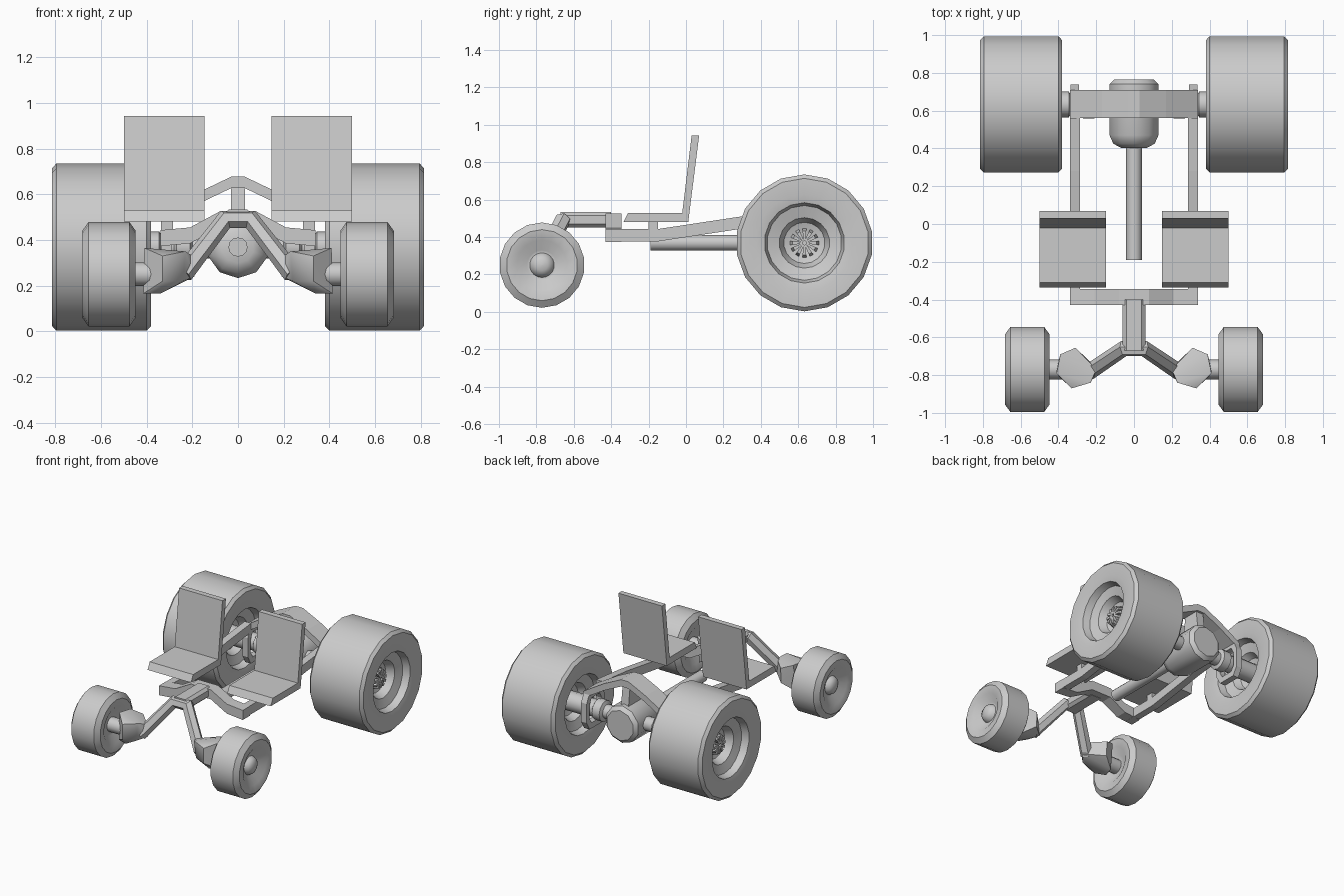
import bpy, bmesh, math
from mathutils import Vector

if "Cube" in bpy.data.objects:
    bpy.data.objects.remove(bpy.data.objects["Cube"])


def finish(name, bm, mirror=False, smooth=None):
    bmesh.ops.recalc_face_normals(bm, faces=bm.faces)
    me = bpy.data.meshes.new(name)
    bm.to_mesh(me)
    bm.free()
    ob = bpy.data.objects.new(name, me)
    bpy.context.collection.objects.link(ob)
    if smooth:
        bpy.ops.object.select_all(action='DESELECT')
        ob.select_set(True)
        bpy.context.view_layer.objects.active = ob
        bpy.ops.object.shade_smooth_by_angle(angle=math.radians(smooth))
    if mirror:
        ob.modifiers.new("mirror", 'MIRROR').use_mirror_merge = False
    return ob


def prism(name, poly, axis, lo, hi, mirror=False):
    """Extrude a 2D profile along x (poly = y,z) or along y (poly = x,z)."""
    bm = bmesh.new()
    at = (lambda a, b, t: (t, a, b)) if axis == 'x' else (lambda a, b, t: (a, t, b))
    f = bm.faces.new([bm.verts.new(at(a, b, lo)) for a, b in poly])
    r = bmesh.ops.extrude_face_region(bm, geom=[f])
    d = Vector(at(0, 0, hi - lo))
    bmesh.ops.translate(bm, verts=[v for v in r['geom'] if isinstance(v, bmesh.types.BMVert)], vec=d)
    return finish(name, bm, mirror)


def lathe(name, profile, axis, a0, b0, n, mirror=False):
    """Spin (position, radius) pairs around an x or y axis."""
    bm = bmesh.new()
    rings = []
    for p, r in profile:
        ring = []
        for i in range(n):
            t = 2 * math.pi * i / n
            a, b = a0 + r * math.sin(t), b0 + r * math.cos(t)
            ring.append(bm.verts.new((p, a, b) if axis == 'x' else (a, p, b)))
        rings.append(ring)
    for q, w in zip(rings, rings[1:]):
        for i in range(n):
            bm.faces.new((q[i], q[(i + 1) % n], w[(i + 1) % n], w[i]))
    bm.faces.new(rings[0])
    bm.faces.new(rings[-1])
    return finish(name, bm, mirror, 40)


def band(pts, h):
    """Bent bar outline of height 2h around a centre line."""
    return [(a, b + h) for a, b in pts] + [(a, b - h) for a, b in reversed(pts)]


def both(pts):
    return [(-a, b) for a, b in pts] + [(a, b) for a, b in reversed(pts)]


RY, RZ = 0.633, 0.369   # rear axle
FY, FZ = -0.77, 0.25    # front axle

# Rear wheels
lathe("rear_wheel", [(.53, .05), (.51, .11), (.46, .135), (.44, .2), (.39, .215), (.38, .26),
      (.38, .345), (.40, .366), (.795, .366), (.815, .345), (.815, .26), (.805, .215),
      (.755, .2), (.735, .135), (.68, .11), (.66, .05)], 'x', RY, RZ, 18, True)

# Spiky rear hubs
bm = bmesh.new()
n = 12
for i in range(n):
    t = 2 * math.pi * i / n
    d, s = Vector((0, math.cos(t), math.sin(t))), Vector((0, -math.sin(t), math.cos(t)))
    c = Vector((0, RY, RZ))
    ring = [bm.verts.new(c + d * r + s * w + Vector((x, 0, 0)))
            for x, k in ((.66, 1), (.72, .8)) for r, w in ((.01, .004), (.08 * k, .010), (.08 * k, -.010), (.01, -.004))]
    for q in ((0, 1, 2, 3), (4, 5, 6, 7), (0, 1, 5, 4), (1, 2, 6, 5), (2, 3, 7, 6), (3, 0, 4, 7)):
        bm.faces.new([ring[j] for j in q])
finish("rear_hub_spokes", bm, True)

# Front wheels
lathe("front_wheel", [(.49, .04), (.49, .08), (.455, .135), (.448, .19), (.475, .228),
      (.655, .228), (.682, .19), (.675, .135), (.635, .08), (.635, .066), (.66, .055),
      (.674, .03), (.677, .002)], 'x', FY, FZ, 18, True)
lathe("front_spindle", [(.36, .052), (.5, .052)], 'x', FY, FZ, 12, True)

# Rear axle, differential and drive shaft
lathe("rear_axle", [(.08, .05), (.20, .05), (.21, .075), (.27, .075), (.28, .06), (.34, .06),
      (.345, .068), (.53, .068)], 'x', RY, RZ, 12, True)
lathe("differential", [(.402, .07), (.425, .115), (.47, .136), (.74, .136), (.765, .11)],
      'y', 0, RZ, 10)
lathe("drive_shaft", [(-.19, .042), (.43, .042)], 'y', 0, RZ, 12)

# Steering knuckles
bm = bmesh.new()
for x, y, z in ((.20, -.77, .33), (.23, -.84, .35), (.33, -.87, .33), (.41, -.79, .365), (.39, -.69, .36),
                (.31, -.655, .33), (.19, -.77, .24), (.24, -.83, .22), (.33, -.87, .22), (.415, -.79, .165),
                (.39, -.71, .165), (.31, -.66, .22), (.34, -.82, .165)):
    bm.verts.new((x, y, z))
bmesh.ops.convex_hull(bm, input=bm.verts)
finish("steering_knuckle", bm, True, 40)

# Forked front axle beam
cu = bpy.data.curves.new("front_axle_beam", 'CURVE')
cu.dimensions = '3D'
cu.bevel_depth, cu.bevel_resolution, cu.use_fill_caps = .043, 1, True
path = [(-.24, -.785, .25), (-.055, -.66, .49), (.055, -.66, .49), (.24, -.785, .25)]
sp = cu.splines.new('POLY')
sp.points.add(len(path) - 1)
for p, co in zip(sp.points, path):
    p.co = (*co, 1)
beam = bpy.data.objects.new("front_axle_beam", cu)
bpy.context.collection.objects.link(beam)
bpy.ops.object.select_all(action='DESELECT')
beam.select_set(True)
bpy.context.view_layer.objects.active = beam
bpy.ops.object.convert(target='MESH')
bpy.ops.object.shade_smooth_by_angle(angle=math.radians(40))

# Neck between beam and frame
prism("front_neck", [(-.06, .47), (-.06, .515), (-.04, .533), (.04, .533), (.06, .515), (.06, .47),
      (.04, .452), (-.04, .452)], 'y', -.67, -.40)

# Frame: cross bars, side rails, axle brackets
prism("front_cross_bar", band(both([(.34, .408), (.21, .42), (.08, .49)]), .035), 'y', -.43, -.345)
prism("side_rail", band([(-.43, .41), (-.15, .41), (.28, .475), (.56, .505)], .033), 'x', .285, .338, True)
prism("rear_arch", band(both([(.338, .485), (.17, .585), (.03, .652)]), .025), 'y', .56, .71)
prism("arch_post", [(.56, .49), (.71, .49), (.69, .65), (.58, .65)], 'x', -.03, .03)

# Hexagonal bracket around each rear axle end
bm = bmesh.new()
loops = []
for x, k in ((.29, 1), (.335, 1), (.335, .68), (.29, .68)):
    loops.append([bm.verts.new((x, RY + a * k, RZ + b * k)) for a, b in
                  ((.105, .07), (.07, .14), (-.07, .14), (-.105, .07), (-.105, -.07), (-.07, -.13),
                   (.07, -.13), (.105, -.07))])
for j in range(4):
    q, w = loops[j], loops[(j + 1) % 4]
    for i in range(8):
        bm.faces.new((q[i], q[(i + 1) % 8], w[(i + 1) % 8], w[i]))
finish("axle_bracket", bm, True)

# Seats and their posts
prism("seat", [(-.335, .48), (-.31, .53), (-.02, .53), (.03, .942), (.07, .942), (.012, .48)],
      'x', .147, .5, True)
prism("seat_post", [(-.2, .40), (-.15, .40), (-.15, .49), (-.2, .49)], 'x', .285, .338, True)
